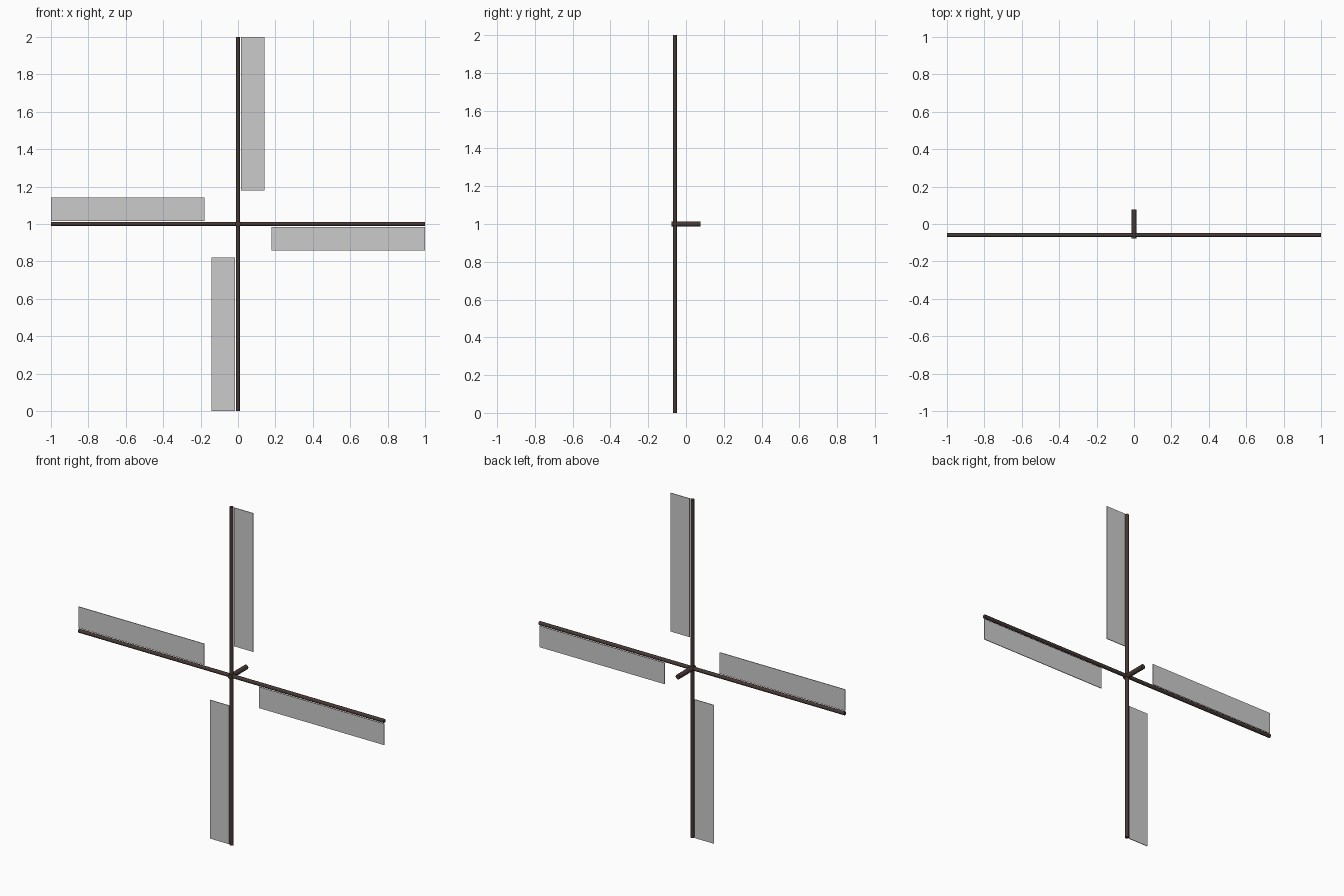
import bpy, math
from mathutils import Matrix, Vector

if "Cube" in bpy.data.objects:
    bpy.data.objects.remove(bpy.data.objects["Cube"])

ARM_Y = -0.059
CENTRE = Vector((0, 0, 1))

wood = bpy.data.materials.new("dark_wood")
wood.diffuse_color = (0.06, 0.04, 0.035, 1)
wood.use_nodes = True
wood.node_tree.nodes["Principled BSDF"].inputs["Base Color"].default_value = wood.diffuse_color


def rod(name, radius, length, loc, rot):
    bpy.ops.mesh.primitive_cylinder_add(vertices=12, radius=radius, depth=length,
                                        location=loc, rotation=rot)
    ob = bpy.context.object
    ob.name = name
    ob.data.materials.append(wood)
    bpy.ops.object.shade_smooth_by_angle(angle=math.radians(40))
    return ob


# axle running front to back
rod("axle", 0.014, 0.154, (0, 0, 1), (math.pi / 2, 0, 0))

# crossed arms
rod("vertical_arm", 0.011, 2.0, (0, ARM_Y, 1), (0, 0, 0))
rod("horizontal_arm", 0.011, 2.0, (0, ARM_Y, 1), (0, math.pi / 2, 0))

# four thin sail panels, turned around the axle
for i in range(4):
    bpy.ops.mesh.primitive_cube_add(size=1)
    sail = bpy.context.object
    sail.name = f"sail_{i + 1}"
    spin = Matrix.Translation(CENTRE) @ Matrix.Rotation(i * math.pi / 2, 4, 'Y')
    shape = Matrix.Translation((0.079, ARM_Y, 0.59)) @ Matrix.Diagonal((0.126, 0.004, 0.82, 1))
    sail.data.transform(spin @ shape)
